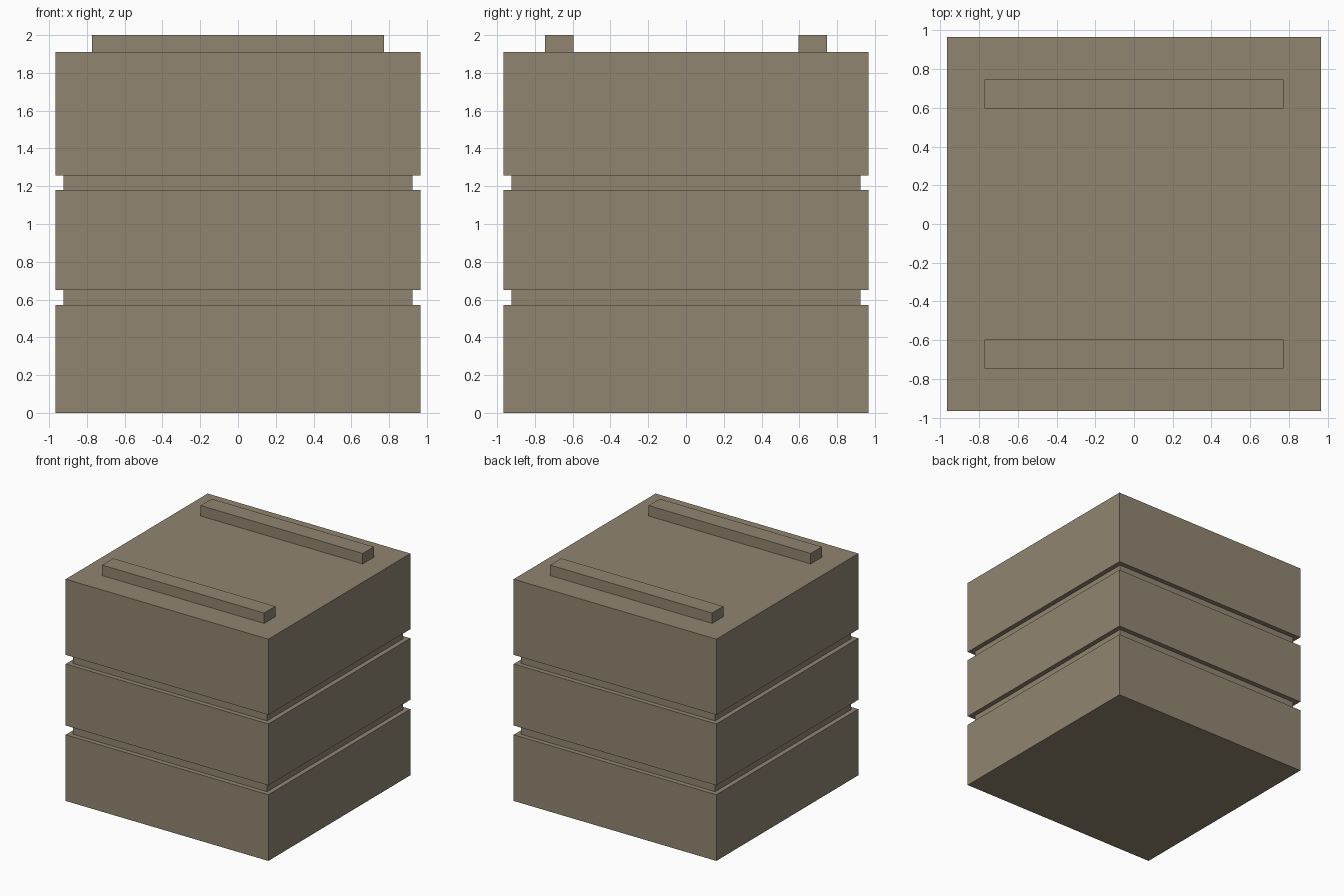
import bpy
import bmesh

if "Cube" in bpy.data.objects:
    bpy.data.objects.remove(bpy.data.objects["Cube"])

mat = bpy.data.materials.new("weathered_tan")
mat.diffuse_color = (0.283, 0.235, 0.165, 1.0)
mat.use_nodes = True
mat.node_tree.nodes["Principled BSDF"].inputs["Base Color"].default_value = mat.diffuse_color


def box(name, x0, x1, y0, y1, z0, z1):
    """Axis-aligned box between the given limits."""
    bm = bmesh.new()
    bmesh.ops.create_cube(bm, size=1.0)
    for v in bm.verts:
        v.co.x = x1 if v.co.x > 0 else x0
        v.co.y = y1 if v.co.y > 0 else y0
        v.co.z = z1 if v.co.z > 0 else z0
    mesh = bpy.data.meshes.new(name)
    bm.to_mesh(mesh)
    bm.free()
    mesh.materials.append(mat)
    obj = bpy.data.objects.new(name, mesh)
    bpy.context.collection.objects.link(obj)
    return obj


W = 0.966   # half width of the crate
G = 0.925   # half width inside the grooves

# Stacked body: wide tiers, recessed grooves between them, flush lid
layers = [
    ("lower_tier", W, 0.0, 0.57),
    ("lower_groove", G, 0.57, 0.65),
    ("middle_tier", W, 0.65, 1.18),
    ("upper_groove", G, 1.18, 1.258),
    ("upper_tier", W, 1.258, 1.837),
    ("lid", W, 1.837, 1.91),
]
for name, h, z0, z1 in layers:
    box(name, -h, h, -h, h, z0, z1)

# Two battens on the lid
for name, y0, y1 in (("front_batten", -0.747, -0.595),
                     ("back_batten", 0.595, 0.747)):
    box(name, -0.772, 0.772, y0, y1, 1.91, 2.0)
